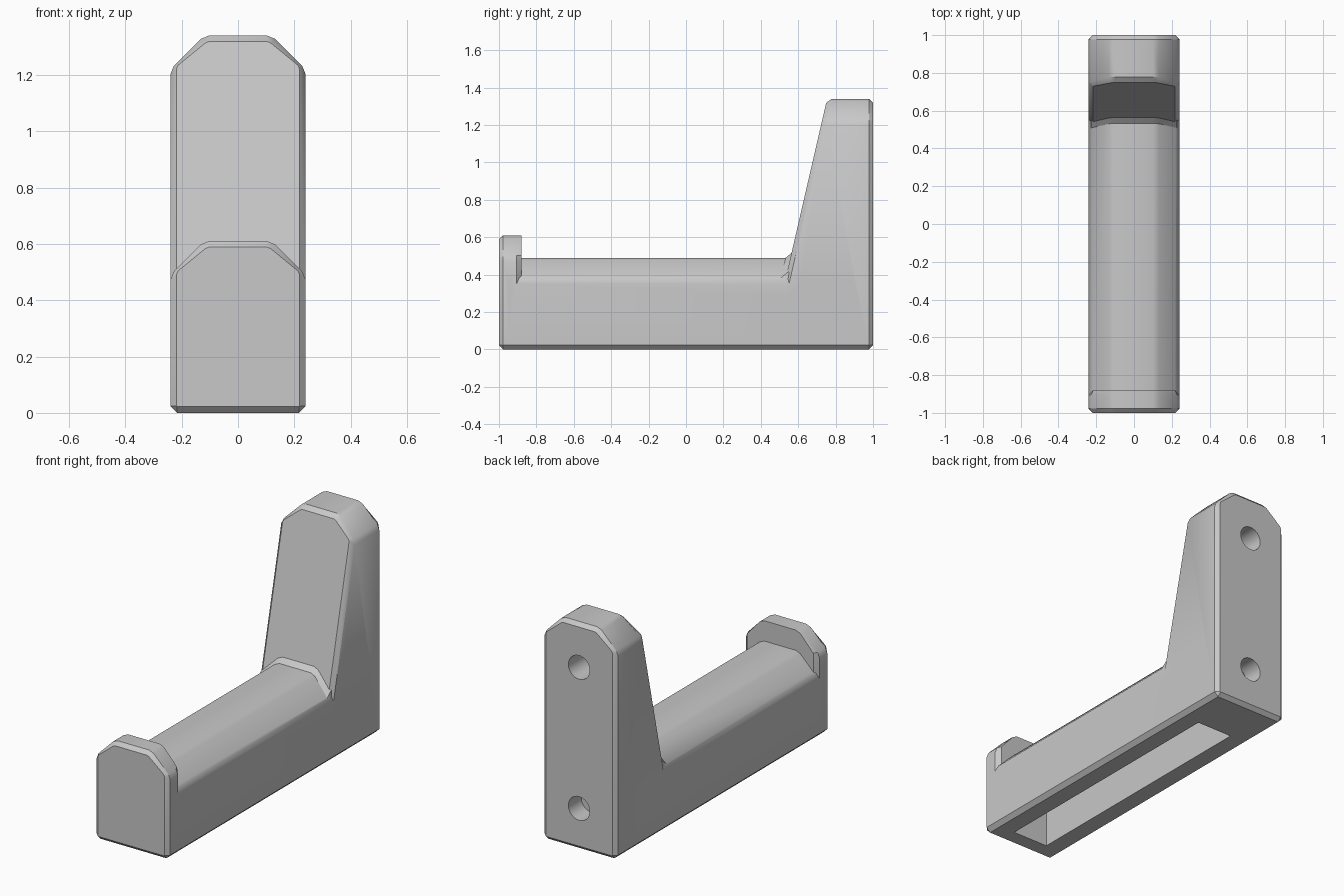
import bpy
import bmesh
from math import radians

if "Cube" in bpy.data.objects:
    bpy.data.objects.remove(bpy.data.objects["Cube"])

HALF_WIDTH = 0.24
SHOULDER = 0.12
EDGE = 0.022

grey = bpy.data.materials.new("plain grey")
grey.use_nodes = True
colour = (0.58, 0.58, 0.58, 1)
grey.diffuse_color = colour
grey.node_tree.nodes["Principled BSDF"].inputs["Base Color"].default_value = colour


def section(top, inset=0.0, limit=HALF_WIDTH):
    """Box outline with clipped upper corners, as (x, z) points."""
    w, t = HALF_WIDTH - inset, top - inset
    s, u = top - SHOULDER + 0.4 * inset, SHOULDER - 0.4 * inset
    b, c = 0.024 - inset, 0.018 - 0.5 * inset
    half = [(w - b, inset), (w, inset + b), (w, s - c),
            (w - 0.7 * c, s + 0.7 * c), (u + 0.7 * c, t - 0.7 * c), (u - c, t)]
    half = [(min(x, limit), z) for x, z in half]
    return half + [(-x, z) for x, z in reversed(half)]


def slope(z):
    """Depth of the leaning front of the post at height z."""
    return 0.445 + 0.231 * z


def leaning(points, offset):
    return [(x, slope(z) + offset, z) for x, z in points]


def upright(points, y):
    return [(x, y, z) for x, z in points]


def finish(name, bm):
    bmesh.ops.recalc_face_normals(bm, faces=bm.faces)
    mesh = bpy.data.meshes.new(name)
    bm.to_mesh(mesh)
    bm.free()
    mesh.materials.append(grey)
    obj = bpy.data.objects.new(name, mesh)
    bpy.context.collection.objects.link(obj)
    return obj


def loft(name, rings):
    bm = bmesh.new()
    loops = [[bm.verts.new(p) for p in ring] for ring in rings]
    for a, b in zip(loops, loops[1:]):
        for i in range(len(a)):
            j = (i + 1) % len(a)
            bm.faces.new((a[i], a[j], b[j], b[i]))
    bm.faces.new(loops[0])
    bm.faces.new(loops[-1])
    return finish(name, bm)


def combine(target, other, operation):
    mod = target.modifiers.new("combine", "BOOLEAN")
    mod.object = other
    mod.operation = operation
    mod.solver = "EXACT"
    bpy.context.view_layer.objects.active = target
    bpy.ops.object.modifier_apply(modifier=mod.name)
    bpy.data.objects.remove(other)


# Long arm
ARM_TOP = 0.49
holder = loft("wall_holder", [upright(section(ARM_TOP), y) for y in (-0.95, 0.9)])

# Raised front lip with softened front rim and rear side edges
LIP_TOP = 0.61
lip = loft("front_lip", [
    upright(section(LIP_TOP, EDGE), -1),
    upright(section(LIP_TOP), -1 + EDGE),
    upright(section(LIP_TOP), -0.905),
    upright(section(LIP_TOP, limit=0.217), -0.88)])

# Mounting post with leaning front
POST_TOP = 1.34
post = loft("back_post", [
    leaning(section(POST_TOP, EDGE), 0),
    leaning(section(POST_TOP), 0.025),
    upright(section(POST_TOP), 1 - EDGE),
    upright(section(POST_TOP, EDGE), 1)])

# Small sloping collar where arm meets post
collar = loft("collar", [
    leaning(section(ARM_TOP, limit=0.23), -0.025),
    leaning(section(ARM_TOP + 0.03, limit=0.23), 0.004),
    upright(section(ARM_TOP + 0.03, limit=0.23), 0.75)])

for part in (lip, post, collar):
    combine(holder, part, "UNION")

# Hollow underside
bpy.ops.mesh.primitive_cube_add(size=1, location=(0, -0.1, 0.13))
cavity = bpy.context.object
cavity.scale = (0.23, 1.58, 0.46)
bpy.context.view_layer.update()
combine(holder, cavity, "DIFFERENCE")

# Screw holes in the back
for height, depth in ((0.245, 0.12), (1.08, 0.2)):
    bpy.ops.mesh.primitive_cylinder_add(
        vertices=32, radius=0.07, depth=2 * depth,
        location=(0, 1, height), rotation=(radians(90), 0, 0))
    drill = bpy.context.object
    bpy.context.view_layer.update()
    combine(holder, drill, "DIFFERENCE")

# One material throughout, crisp main edges
holder.data.materials.clear()
holder.data.materials.append(grey)
for face in holder.data.polygons:
    face.material_index = 0
bpy.ops.object.select_all(action="DESELECT")
holder.select_set(True)
bpy.context.view_layer.objects.active = holder
bpy.ops.object.shade_smooth_by_angle(angle=radians(30))
